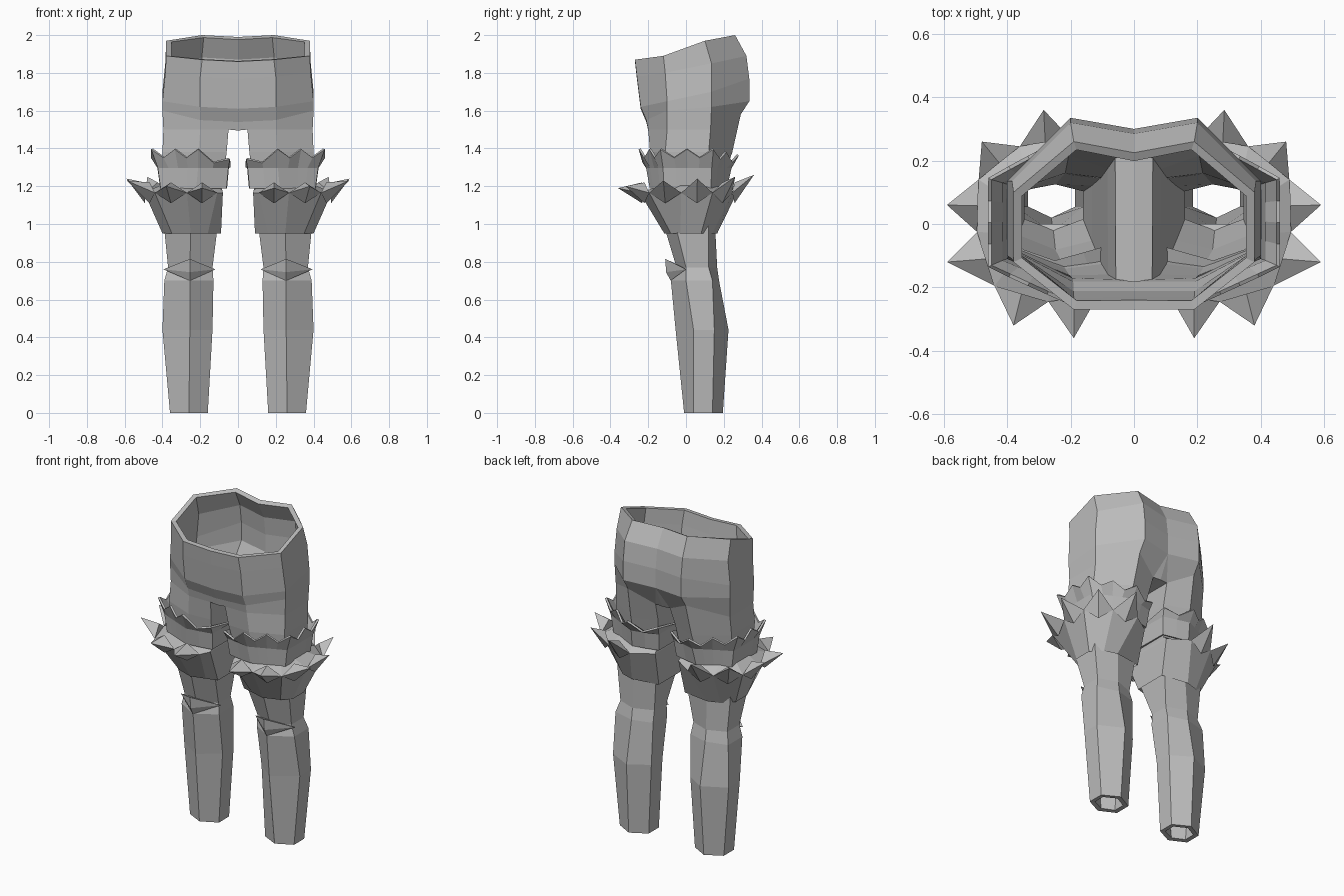
import bpy
import bmesh
from mathutils import Vector

cube = bpy.data.objects.get("Cube")
if cube:
    bpy.data.objects.remove(cube, do_unlink=True)

grey = bpy.data.materials.new("plain_grey")
grey.use_nodes = True
colour = (0.5, 0.5, 0.5, 1)
grey.diffuse_color = colour
grey.node_tree.nodes["Principled BSDF"].inputs["Base Color"].default_value = colour


def finish(bm, name, thickness=0.0):
    """Turn a left-side mesh into a mirrored, optionally thickened object."""
    bmesh.ops.recalc_face_normals(bm, faces=bm.faces[:])
    mesh = bpy.data.meshes.new(name)
    bm.to_mesh(mesh)
    bm.free()
    mesh.materials.append(grey)
    obj = bpy.data.objects.new(name, mesh)
    bpy.context.collection.objects.link(obj)
    mirror = obj.modifiers.new("mirror", 'MIRROR')
    mirror.use_clip = True
    if thickness:
        solid = obj.modifiers.new("cloth_thickness", 'SOLIDIFY')
        solid.thickness = thickness
        solid.offset = -1
    return obj


def loft(bm, rows, closed):
    """Bridge successive rows of points with quads and return the vertices."""
    rings = [[bm.verts.new(p) for p in row] for row in rows]
    for upper, lower in zip(rings, rings[1:]):
        count = len(upper)
        for i in range(count if closed else count - 1):
            j = (i + 1) % count
            bm.faces.new((upper[i], upper[j], lower[j], lower[i]))
    return rings


def leg_ring(z, inner, middle, outer, front, side_front, side_back, back, square=0.0):
    """Six-sided leg section; square pushes the inner corners forward and back."""
    return [Vector(p) for p in (
        (inner, side_front - square, z), (middle, front, z), (outer, side_front, z),
        (outer, side_back, z), (middle, back, z), (inner, side_back + square, z))]


def hip_ring(middle, outer, ys, zs):
    """Half of the hip section, from the front centre to the back centre."""
    front, side_front, side_back, back = ys
    z_front, z_side_front, z_side_back, z_back = zs
    return [(0, front, z_front - 0.01), (middle, front, z_front),
            (outer, side_front, z_side_front), (outer, side_back, z_side_back),
            (middle, back, z_back), (0, back - 0.035, z_back - 0.01)]


# Trousers: hips, crotch strip and hollow legs in one shell
hips = [
    hip_ring(0.19, 0.38, (-0.27, -0.12, 0.10, 0.26), (1.87, 1.89, 1.97, 2.0)),
    hip_ring(0.2, 0.385, (-0.26, -0.11, 0.135, 0.32), (1.78, 1.8, 1.85, 1.89)),
    hip_ring(0.2, 0.4, (-0.24, -0.1, 0.135, 0.335), (1.62, 1.65, 1.7, 1.77)),
    hip_ring(0.2, 0.4, (-0.21, -0.1, 0.135, 0.335), (1.55, 1.6, 1.62, 1.65)),
]
thigh_top = leg_ring(1.5, 0.05, 0.2, 0.395, -0.2, -0.1, 0.13, 0.29, 0.1)
thigh_top[4].z = 1.58
legs = [
    thigh_top,
    leg_ring(1.38, 0.06, 0.21, 0.4, -0.19, -0.11, 0.12, 0.245, 0.07),
    leg_ring(1.22, 0.08, 0.22, 0.39, -0.17, -0.1, 0.12, 0.19, 0.045),
    leg_ring(0.97, 0.11, 0.25, 0.39, -0.11, -0.05, 0.12, 0.155, 0.02),
    leg_ring(0.77, 0.135, 0.255, 0.37, -0.05, 0, 0.12, 0.165),
    leg_ring(0.7, 0.13, 0.255, 0.39, -0.08, 0, 0.14, 0.175),
    leg_ring(0.44, 0.135, 0.255, 0.4, -0.055, 0.04, 0.15, 0.225),
    leg_ring(0, 0.16, 0.26, 0.36, -0.01, 0.04, 0.14, 0.195),
]
bm = bmesh.new()
hip_verts = loft(bm, hips, False)[-1]
leg_verts = loft(bm, legs, True)[0]
for i in range(5):
    bm.faces.new((hip_verts[i], hip_verts[i + 1], leg_verts[i + 1], leg_verts[i]))
crotch_front = bm.verts.new((0, -0.2, 1.495))
crotch_back = bm.verts.new((0, 0.235, 1.5))
bm.faces.new((hip_verts[0], leg_verts[0], crotch_front))
bm.faces.new((hip_verts[5], crotch_back, leg_verts[5]))
bm.faces.new((crotch_front, leg_verts[0], leg_verts[5], crotch_back))
finish(bm, "trousers", 0.03)

SPLITS = (2, 4, 4, 4, 2, 2)


def ruffle(ring, depth=0.0):
    """Subdivide a leg section and drop every second point for a jagged edge."""
    points = []
    for i, parts in enumerate(SPLITS):
        a, b = ring[i], ring[(i + 1) % len(ring)]
        for k in range(parts):
            p = a.lerp(b, k / parts)
            if k % 2:
                p.z -= depth
            points.append(p)
    return points


# Jagged thigh cuff flaring upwards, lower between the legs
cuff_top = leg_ring(1.4, 0.05, 0.21, 0.45, -0.24, -0.13, 0.14, 0.27, 0.07)
for corner in (0, 5):
    cuff_top[corner].z = 1.35
cuff_top[4].z = 1.37
bm = bmesh.new()
loft(bm, [
    ruffle(cuff_top, 0.045),
    ruffle(leg_ring(1.3, 0.06, 0.21, 0.415, -0.2, -0.115, 0.13, 0.23, 0.06)),
    ruffle(leg_ring(1.19, 0.07, 0.22, 0.4, -0.18, -0.11, 0.125, 0.205, 0.05)),
], True)
finish(bm, "jagged_thigh_cuff", 0.012)

# Flared collar above the knee, its rim folded back to the leg
RIM = ((0.08, -0.16), (0.11, -0.22), (0.27, -0.245), (0.44, -0.195), (0.495, -0.025),
       (0.49, 0.14), (0.36, 0.245), (0.2, 0.27), (0.08, 0.19))
HEM = ((0.09, -0.07), (0.16, -0.09), (0.25, -0.115), (0.35, -0.08), (0.4, -0.03),
       (0.4, 0.08), (0.34, 0.14), (0.26, 0.165), (0.09, 0.14))
bm = bmesh.new()
loft(bm, [[(x, y, z) for x, y in outline]
          for outline, z in ((HEM, 1.21), (RIM, 1.165), (HEM, 0.95))], True)
finish(bm, "flared_collar")

# Stout pyramid spikes standing side by side along the collar rim
TIPS = ((0.19, -0.36, 1.19), (0.38, -0.32, 1.2), (0.59, -0.12, 1.23),
        (0.59, 0.06, 1.24), (0.48, 0.26, 1.25), (0.285, 0.36, 1.26))
bm = bmesh.new()
for start, end, tip in zip(RIM[1:], RIM[2:], TIPS):
    left, right = Vector((*start, 1.165)), Vector((*end, 1.165))
    middle = (left + right) / 2
    lift = Vector((0, 0, 0.055))
    corners = [bm.verts.new(p) for p in (left, middle + lift, right, middle - lift)]
    point = bm.verts.new(tip)
    bm.faces.new(corners)
    for i in range(4):
        bm.faces.new((corners[i], corners[(i + 1) % 4], point))
finish(bm, "collar_spikes")

# Faceted knee guard across the whole front of the leg
bm = bmesh.new()
inner, outer, top, bottom, ridge, back = [bm.verts.new(p) for p in (
    (0.12, 0, 0.76), (0.395, 0, 0.76), (0.255, -0.11, 0.815),
    (0.255, -0.082, 0.7), (0.255, -0.105, 0.745), (0.255, 0.0, 0.765))]
for side in (inner, outer):
    for a, b in ((top, ridge), (ridge, bottom), (bottom, back), (back, top)):
        bm.faces.new((a, b, side))
finish(bm, "knee_guard")
